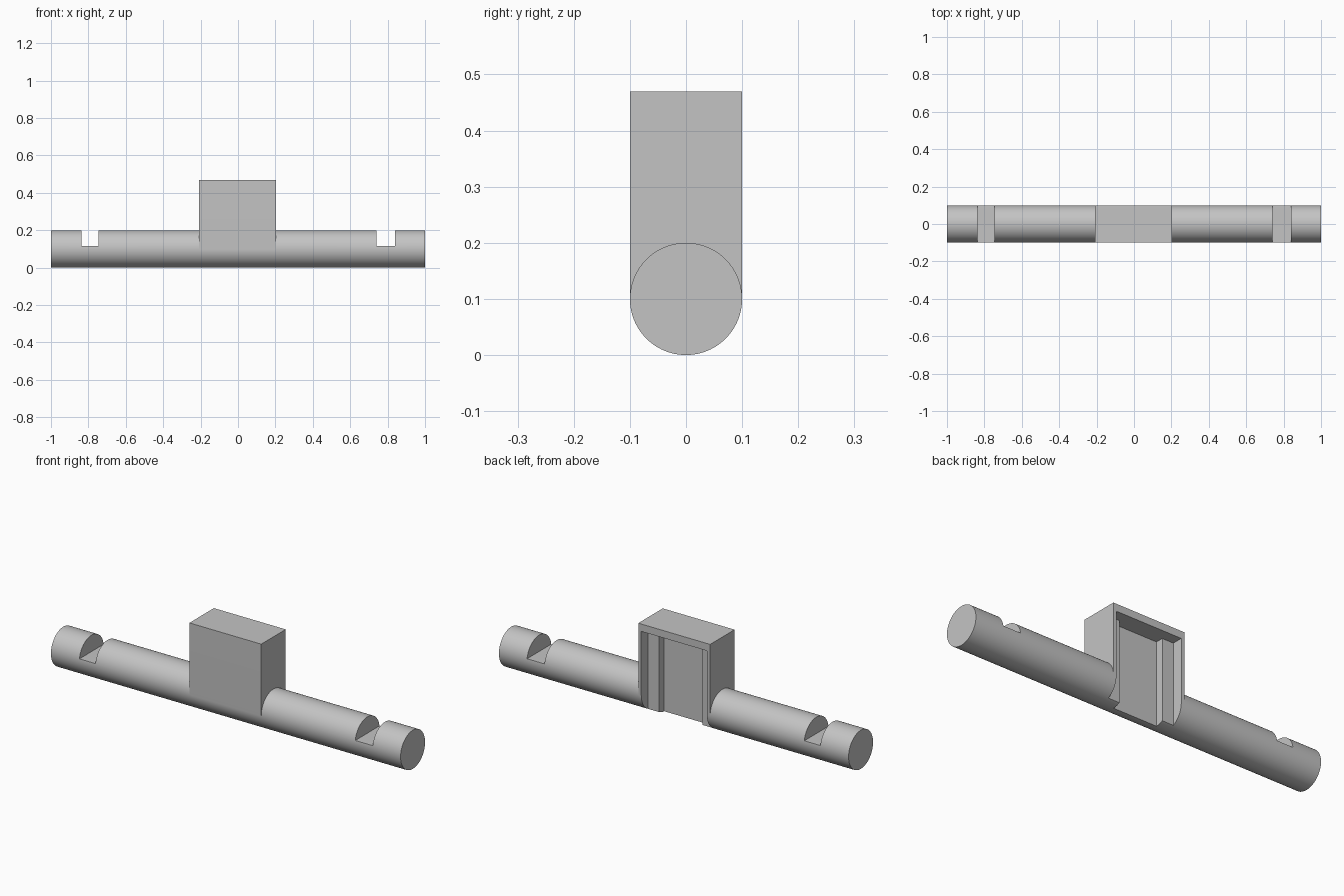
import bpy, bmesh, math
from mathutils import Vector

old = bpy.data.objects.get("Cube")
if old:
    bpy.data.objects.remove(old, do_unlink=True)

R = 0.1                # rod radius, also its centre height
BLOCK = (-0.208, 0.203)
TOP = 0.47

grey = bpy.data.materials.new("plain_grey")
grey.use_nodes = True
color = (0.55, 0.55, 0.55, 1)
grey.diffuse_color = color
grey.node_tree.nodes["Principled BSDF"].inputs["Base Color"].default_value = color


def extrude_x(name, profile, x0, x1):
    """Solid made by sweeping a (y, z) profile from x0 to x1."""
    bm = bmesh.new()
    face = bm.faces.new([bm.verts.new((x0, y, z)) for y, z in profile])
    new = bmesh.ops.extrude_face_region(bm, geom=[face])["geom"]
    verts = [v for v in new if isinstance(v, bmesh.types.BMVert)]
    bmesh.ops.translate(bm, verts=verts, vec=Vector((x1 - x0, 0, 0)))
    bmesh.ops.recalc_face_normals(bm, faces=bm.faces)
    mesh = bpy.data.meshes.new(name)
    bm.to_mesh(mesh)
    bm.free()
    obj = bpy.data.objects.new(name, mesh)
    bpy.context.collection.objects.link(obj)
    mesh.materials.append(grey)
    return obj


def arc(start, end, steps):
    angles = [math.radians(start + (end - start) * i / steps) for i in range(steps + 1)]
    return [(R * math.cos(a), R + R * math.sin(a)) for a in angles]


def cut(obj, x, y, z):
    """Subtract a box given by its ranges, then drop the cutter."""
    profile = [(y[0], z[0]), (y[1], z[0]), (y[1], z[1]), (y[0], z[1])]
    cutter = extrude_x("cutter", profile, *x)
    cutter.hide_render = True
    mod = obj.modifiers.new("cut", 'BOOLEAN')
    mod.operation = 'DIFFERENCE'
    mod.solver = 'EXACT'
    mod.object = cutter
    bpy.context.view_layer.objects.active = obj
    bpy.ops.object.modifier_apply(modifier=mod.name)
    bpy.data.objects.remove(cutter, do_unlink=True)


# Rods either side of the block, each with a flat-bottomed notch
circle = arc(0, 360, 96)[:-1]
right_rod = extrude_x("right_rod", circle, -1, BLOCK[0])
left_rod = extrude_x("left_rod", circle, BLOCK[1], 1)
cut(right_rod, (-0.838, -0.746), (-0.2, 0.2), (0.115, 0.3))
cut(left_rod, (0.74, 0.84), (-0.2, 0.2), (0.115, 0.3))

# Upright block with a round underside that continues the rod
block = extrude_x("center_block", arc(-180, 0, 48) + [(R, TOP), (-R, TOP)], *BLOCK)

# Stepped pocket, open at the back and bottom
cut(block, (-0.19, 0.186), (0.045, 0.2), (-0.1, 0.432))
cut(block, (-0.126, 0.122), (0.005, 0.2), (-0.1, 0.432))

# Smooth round surfaces, keep crisp edges
bpy.ops.object.select_all(action='DESELECT')
for obj in (right_rod, left_rod, block):
    obj.select_set(True)
bpy.context.view_layer.objects.active = block
bpy.ops.object.shade_smooth_by_angle(angle=math.radians(30))
